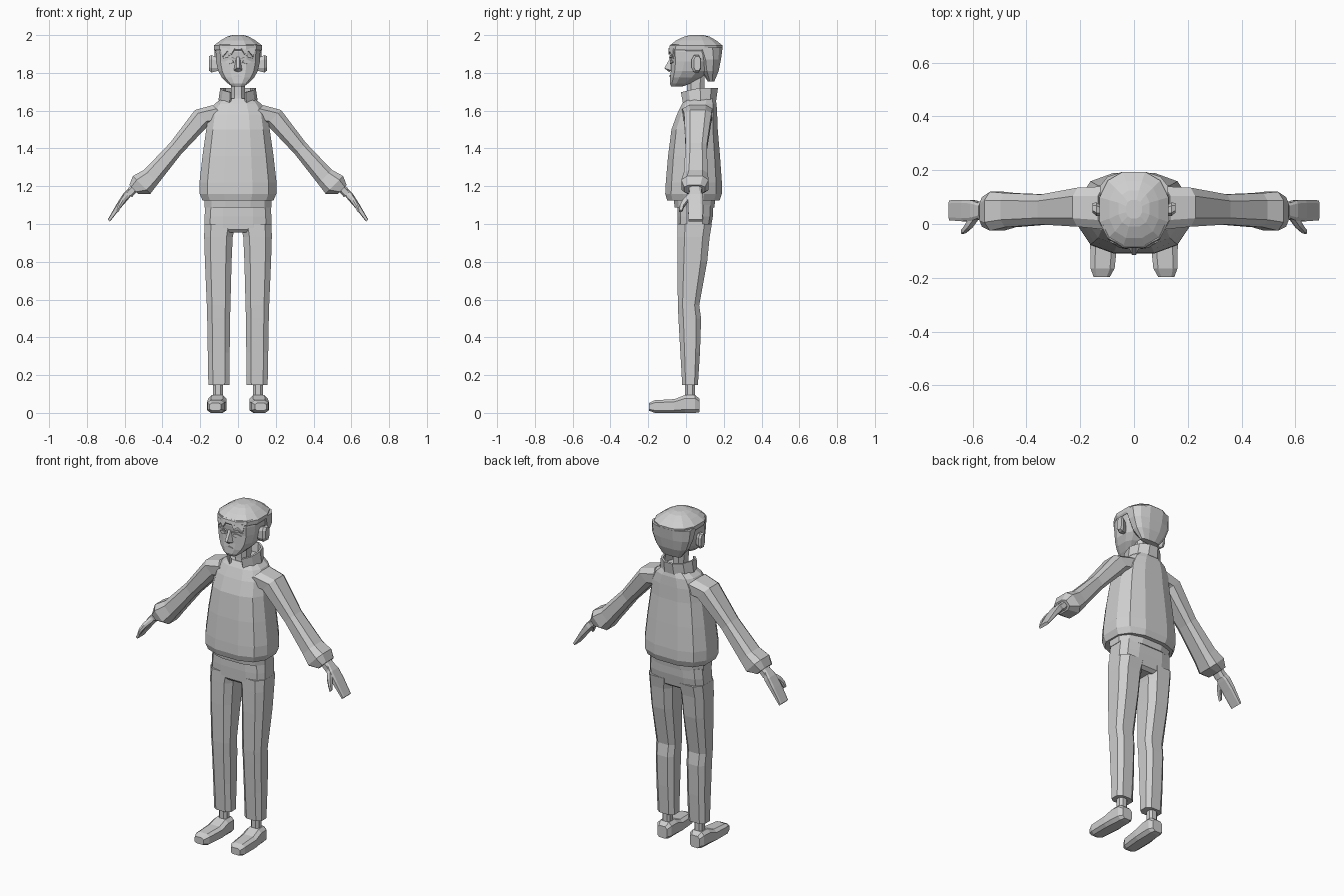
import bpy, bmesh, math
from mathutils import Vector

grey = bpy.data.materials.new("plain grey")
grey.diffuse_color = (0.62, 0.62, 0.62, 1)


def build(name, verts, faces, thick=0.0):
    bm = bmesh.new()
    vs = [bm.verts.new(v) for v in verts]
    for f in faces:
        bm.faces.new([vs[i] for i in f])
    bmesh.ops.recalc_face_normals(bm, faces=bm.faces)
    me = bpy.data.meshes.new(name)
    bm.to_mesh(me)
    bm.free()
    me.materials.append(grey)
    ob = bpy.data.objects.new(name, me)
    bpy.context.collection.objects.link(ob)
    if thick:
        m = ob.modifiers.new("thickness", 'SOLIDIFY')
        m.thickness = thick
        m.offset = 0
    return ob


def ring(c, u, v, a, b, n, e):
    """Rounded-box section around c, spanning a along u and b along v."""
    c, u, v = Vector(c), Vector(u), Vector(v)
    out = []
    for i in range(n):
        t = 2 * math.pi * (i + .5) / n
        k = math.cos(math.pi / n)
        p, q = math.cos(t) / k, math.sin(t) / k
        p = math.copysign(min(1, abs(p)) ** e, p)
        q = math.copysign(min(1, abs(q)) ** e, q)
        out.append(c + u * (a * p) + v * (b * q))
    return out


def loft(name, rings):
    n, m = len(rings[0]), len(rings)
    verts = [p for r in rings for p in r]
    faces = [(k*n + i, k*n + (i+1) % n, (k+1)*n + (i+1) % n, (k+1)*n + i)
             for k in range(m - 1) for i in range(n)]
    faces += [tuple(range(n)), tuple(range((m-1)*n, m*n))]
    return build(name, verts, faces)


def stack(name, rows, n=12, e=.75):
    """Upright loft; each row is z, x min, x max, y front, y back."""
    return loft(name, [ring(((x0+x1)/2, (y0+y1)/2, z), (1, 0, 0), (0, 1, 0),
                            (x1-x0)/2, (y1-y0)/2, n, e)
                       for z, x0, x1, y0, y1 in rows])


def centred(name, rows, n=12, e=.75):
    return stack(name, [(z, -w, w, f, b) for z, w, f, b in rows], n, e)


def limb(name, s, rows, n=8, e=.65):
    """Loft in the x-z plane; each row is x, z, half height, y front, y back."""
    d = Vector((.7, 0, .714))
    d.x *= s
    return loft(name, [ring((s*x, (f+b)/2, z), d, (0, 1, 0), h, (b-f)/2, n, e)
                       for x, z, h, f, b in rows])


# Jumper with blousy hem, and its waistband
centred("jumper", [(1.125, .165, -.075, .16), (1.125, .188, -.1, .178),
                   (1.16, .203, -.11, .19), (1.22, .204, -.107, .19),
                   (1.36, .188, -.095, .18), (1.50, .168, -.077, .168),
                   (1.58, .155, -.048, .165), (1.635, .125, -.022, .162),
                   (1.665, .085, .0, .155)])
centred("waistband", [(1.088, .176, -.06, .15), (1.13, .178, -.065, .155)])

# Trousers
centred("hips", [(.955, .165, -.03, .11), (.97, .178, -.044, .13),
                 (1.04, .177, -.046, .142), (1.10, .172, -.045, .145)], 12, .6)

# Open standing collar
pts = []
cols = 10
for i in range(cols):
    t = math.radians(25 + 310 * i / (cols - 1))
    sx, cy = math.sin(t), -math.cos(t)
    front = max(0, -cy)
    pts.append((.098 * sx, .07 + .088 * cy, 1.655 - .03 * front))
    pts.append((.088 * sx, .068 + .1 * cy, 1.72 - .025 * front))
build("collar", pts, [(2*i, 2*i+2, 2*i+3, 2*i+1) for i in range(cols-1)], .012)

# Neck, head and hair
centred("neck", [(1.60, .04, .0, .1), (1.68, .036, .005, .095),
                 (1.80, .04, .005, .1)], 8)
centred("head", [(1.728, .032, -.078, -.02), (1.745, .055, -.086, .03),
                 (1.775, .085, -.084, .08), (1.81, .105, -.08, .12),
                 (1.86, .116, -.078, .15), (1.91, .118, -.084, .17),
                 (1.95, .115, -.08, .17)], 12, .72)
centred("hair_cap", [(1.915, .12, -.08, .18), (1.925, .126, -.09, .192),
                     (1.945, .128, -.086, .194), (1.972, .092, -.052, .16),
                     (1.992, .058, -.01, .125), (2.0, .03, .02, .09)], 12, .85)
centred("hair_back", [(1.755, .06, .115, .15), (1.81, .1, .08, .173),
                      (1.87, .122, .065, .185), (1.935, .127, .03, .194)], 12, .8)

# Nose
build("nose", [(-.008, -.08, 1.885), (.008, -.08, 1.885), (-.024, -.076, 1.812),
               (.024, -.076, 1.812), (0, -.09, 1.805), (-.008, -.115, 1.825),
               (.008, -.115, 1.825)],
      [(0, 1, 6, 5), (0, 5, 2), (1, 3, 6), (2, 5, 4), (3, 4, 6), (5, 6, 4),
       (0, 2, 4, 3, 1)])


def face_plate(name, s, y, outline):
    """Thin plate following the front of the face."""
    p = [(s*x, y + .6 * max(0, x - .045), z) for x, z in outline]
    build(name, p, [tuple(range(len(p)))], .008)


face_plate("mouth", 1, -.084, [(-.028, 1.781), (0, 1.777), (.028, 1.781), (0, 1.788)])

for s, side in ((1, "left"), (-1, "right")):
    # Facial details
    face_plate(side + "_eye", s, -.082, [(.022, 1.855), (.045, 1.848), (.072, 1.857),
                                         (.05, 1.87), (.03, 1.868)])
    face_plate(side + "_brow", s, -.086, [(.016, 1.876), (.05, 1.884), (.08, 1.876),
                                          (.052, 1.895)])
    face_plate(side + "_fringe", s, -.089, [(.015, 1.93), (.035, 1.897), (.055, 1.915),
                                            (.08, 1.885), (.088, 1.93)])
    # Ear
    loft(side + "_ear", [ring((s*x, y, z), (0, 1, 0), (0, 0, 1), a, b, 8, .75)
                         for x, y, z, a, b in ((.105, .045, 1.845, .016, .034),
                                               (.14, .055, 1.848, .025, .046),
                                               (.154, .06, 1.85, .018, .038))])
    # Sleeve, wrist, hand and thumb
    limb(side + "_sleeve", s, [(.09, 1.585, .062, -.02, .14), (.19, 1.565, .054, -.01, .135),
                               (.33, 1.40, .042, -.002, .11), (.46, 1.25, .052, -.012, .115),
                               (.51, 1.207, .066, -.025, .12), (.553, 1.183, .032, -.01, .1)])
    limb(side + "_wrist", s, [(.535, 1.205, .022, .015, .085), (.578, 1.158, .023, .018, .082)])
    limb(side + "_hand", s, [(.565, 1.18, .018, .025, .075), (.595, 1.145, .02, .012, .088),
                             (.632, 1.095, .015, .01, .09), (.684, 1.018, .008, .014, .088)],
         8, .4)
    limb(side + "_thumb", s, [(.585, 1.155, .014, .015, .05), (.61, 1.125, .013, -.02, .02),
                              (.628, 1.095, .01, -.035, -.008), (.638, 1.068, .007, -.038, -.018)],
         6)
    # Trouser leg
    rows = [(1.0, .015, .178, -.044, .137), (.93, .028, .179, -.045, .125),
            (.8, .034, .175, -.046, .112), (.57, .04, .165, -.043, .07),
            (.5, .042, .163, -.04, .08), (.32, .044, .16, -.03, .074),
            (.148, .046, .157, -.02, .063)]
    stack(side + "_trouser_leg",
          [(z, min(s*a, s*b), max(s*a, s*b), f, k) for z, a, b, f, k in rows], 8, .65)
    # Ankle
    stack(side + "_ankle", [(z, s*.106 - .026, s*.106 + .026, -.004, .048)
                            for z in (.07, .2)], 8)
    # Shoe
    loft(side + "_shoe", [ring((s*x, y, (lo+hi)/2), (1, 0, 0), (0, 0, 1), w, (hi-lo)/2, 8, .55)
                          for y, x, w, lo, hi in ((-.197, .12, .03, .012, .052),
                                                  (-.165, .117, .045, 0, .067),
                                                  (-.06, .112, .051, 0, .073),
                                                  (-.005, .11, .048, 0, .095),
                                                  (.048, .108, .046, 0, .095),
                                                  (.072, .108, .032, .004, .075))])
